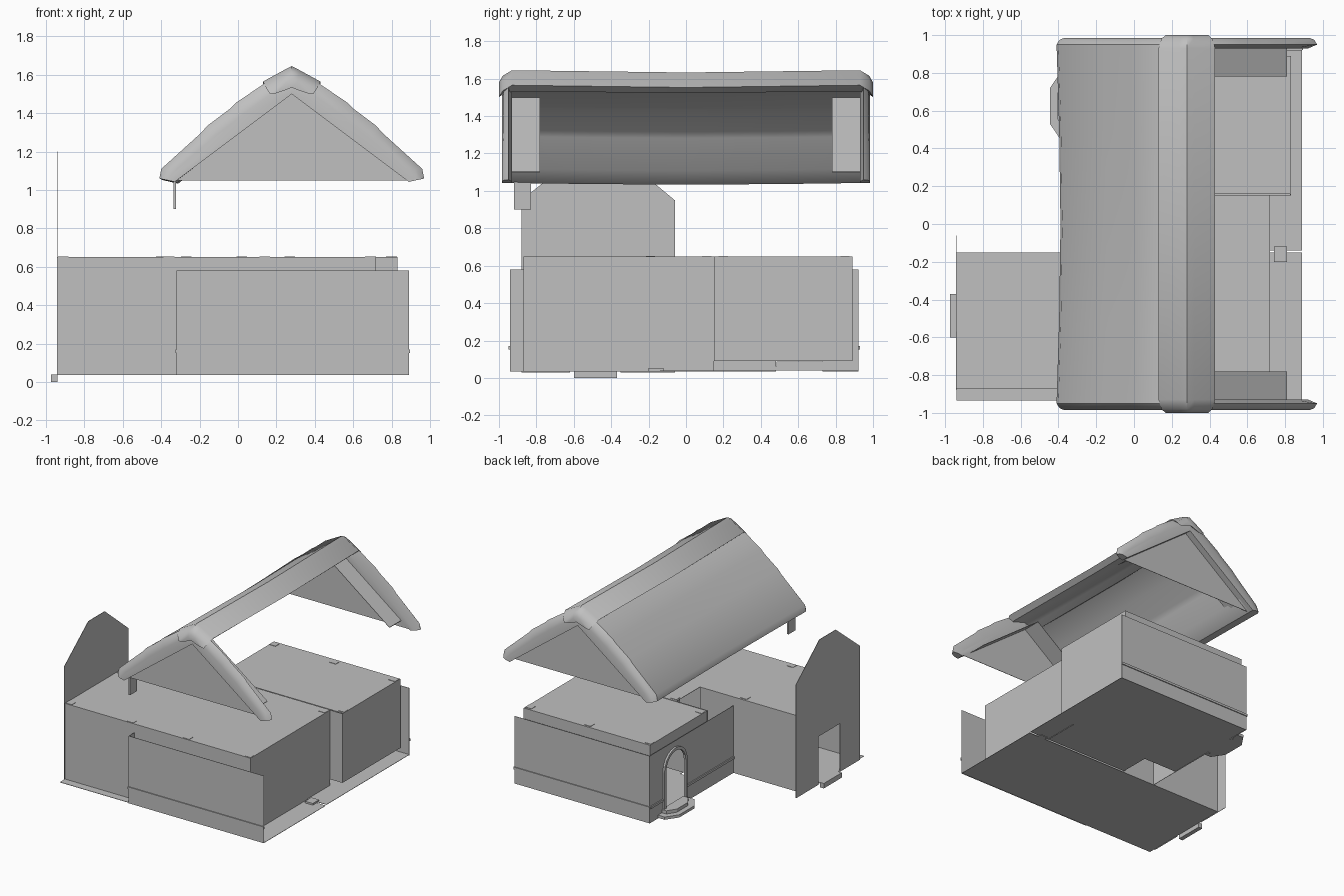
import bpy, bmesh, math
from mathutils import Vector

if "Cube" in bpy.data.objects:
    bpy.data.objects.remove(bpy.data.objects["Cube"])

grey = bpy.data.materials.new("plain grey")
grey.use_nodes = True
grey.diffuse_color = (0.53, 0.53, 0.53, 1)
grey.node_tree.nodes["Principled BSDF"].inputs["Base Color"].default_value = (0.53, 0.53, 0.53, 1)


def loft(name, sections, smooth=False):
    """Skin a row of closed sections and cap both ends."""
    bm = bmesh.new()
    rings = [[bm.verts.new(p) for p in s] for s in sections]
    n = len(rings[0])
    for a, b in zip(rings, rings[1:]):
        for i in range(n):
            j = (i + 1) % n
            bm.faces.new((a[i], a[j], b[j], b[i]))
    bm.faces.new(rings[0])
    bm.faces.new(rings[-1])
    bmesh.ops.recalc_face_normals(bm, faces=bm.faces)
    mesh = bpy.data.meshes.new(name)
    bm.to_mesh(mesh)
    bm.free()
    mesh.materials.append(grey)
    obj = bpy.data.objects.new(name, mesh)
    bpy.context.collection.objects.link(obj)
    if smooth:
        bpy.ops.object.select_all(action="DESELECT")
        obj.select_set(True)
        bpy.context.view_layer.objects.active = obj
        bpy.ops.object.shade_smooth_by_angle(angle=math.radians(45))
    return obj


def prism(name, outline, axis, lo, hi):
    """Extrude a flat outline along x, y or z."""
    def place(p, t):
        q = list(p)
        q.insert("xyz".index(axis), t)
        return q
    return loft(name, [[place(p, t) for p in outline] for t in (lo, hi)])


def box(name, x0, x1, y0, y1, z0, z1):
    return prism(name, [(x0, y0), (x1, y0), (x1, y1), (x0, y1)], "z", z0, z1)


T = 0.003      # sheet thickness
BASE, TOP = 0.035, 0.65

# Floors, the back one notched beside the inner corner
box("front_floor", -0.94, 0.89, -0.935, -0.15, BASE, BASE + T)
back_floor = [(-0.32, 0.92), (0.89, 0.92), (0.89, -0.14), (-0.02, -0.14), (-0.02, 0.1), (-0.32, 0.1)]
prism("back_floor", back_floor, "z", BASE + 0.004, BASE + 0.004 + T)

# Front wing shell, L-shaped on top
wing = [(-0.94, -0.87), (0.72, -0.87), (0.72, 0.15), (-0.02, 0.15), (-0.02, -0.15), (-0.94, -0.15)]
prism("front_wing_ceiling", wing, "z", TOP - T, TOP)
box("front_wing_front_wall", -0.94, 0.72, -0.87, -0.87 + T, BASE, TOP)
box("front_wing_side_wall", 0.72 - T, 0.72, -0.87, 0.15, BASE, TOP)
box("front_wing_back_wall", -0.94, -0.02, -0.15 - T, -0.15, BASE, TOP)

# Back wing shell
box("back_wing_ceiling", -0.3, 0.83, 0.16, 0.89, TOP - T, TOP)
box("back_wing_side_wall", 0.83 - T, 0.83, 0.15, 0.89, 0.09, TOP)
box("back_wing_back_wall", -0.3, 0.83, 0.89 - T, 0.89, 0.09, TOP)
box("back_wing_front_wall", -0.3, 0.83, 0.15, 0.15 + T, 0.09, TOP)
box("back_wing_top_band", -0.3, -0.3 + T, 0.16, 0.89, 0.56, TOP)

# Outer facade sheets with a skirting rail
for side, y in (("front", -0.94), ("back", 0.92)):
    out = -1 if y < 0 else 1
    box(side + "_facade", -0.32, 0.89, y - T / 2, y + T / 2, BASE, 0.58)
    ys = sorted((y, y + 0.009 * out))
    box(side + "_rail", -0.325, 0.895, ys[0], ys[1], 0.152, 0.17)
box("front_facade_return", -0.32, -0.32 + T, -0.94, -0.87, BASE, 0.58)


# Wall with the arched doorway
def arch(radius, centre=0.605, spring=0.385, foot=BASE, steps=10):
    pts = [(centre - radius, foot)]
    for i in range(steps + 1):
        a = math.pi * (1 - i / steps)
        pts.append((centre + radius * math.cos(a), spring + radius * math.sin(a)))
    return pts + [(centre + radius, foot)]


door = arch(0.125)
door_wall = [(-0.15, BASE)] + door + [(0.92, BASE), (0.92, 0.58), (-0.15, 0.58)]
prism("arched_door_wall", door_wall, "x", -0.32, -0.32 + T)
prism("arched_door_frame", arch(0.148) + door[::-1], "x", -0.335, -0.32)
for y0, y1 in ((-0.15, 0.455), (0.755, 0.92)):
    box("door_wall_rail", -0.329, -0.32, y0, y1, 0.152, 0.17)

# Half-octagon steps in front of the arched doorway
for name, half, depth, z0, z1 in (("lower_step", 0.19, 0.13, 0.04, 0.062),
                                  ("upper_step", 0.14, 0.09, 0.062, 0.088)):
    c, x = 0.625, -0.315
    outline = [(x, c - half), (x - depth * 0.5, c - half), (x - depth, c - half * 0.5),
               (x - depth, c + half * 0.5), (x - depth * 0.5, c + half), (x, c + half)]
    prism(name, outline, "z", z0, z1)

# Tall end wall with a square doorway and its step
end_wall = [(-0.88, 0.03), (-0.62, 0.03), (-0.62, 0.42), (-0.35, 0.42), (-0.35, 0.03), (-0.06, 0.03),
            (-0.06, 0.95), (-0.36, 1.2), (-0.57, 1.2), (-0.88, 0.95)]
prism("tall_end_wall", end_wall, "x", -0.943, -0.943 + T)
box("end_door_step", -0.975, -0.94, -0.6, -0.37, 0, 0.04)
box("side_ledge", 0.74, 0.81, -0.2, -0.12, BASE, 0.052)

# Small clips along the ceiling edges
for x, y in ((-0.91, -0.84), (-0.36, -0.84), (0.14, -0.84), (0.69, -0.84), (0.69, 0.11), (0.02, 0.11),
             (-0.91, -0.19), (-0.4, -0.19), (-0.27, 0.85), (0.27, 0.85), (0.8, 0.85), (0.8, 0.2), (-0.27, 0.2)):
    box("ceiling_clip", x - 0.028, x + 0.028, y - 0.025, y + 0.025, TOP - 0.03, TOP + 0.003)

# Roof: gently stepped outer profile paired with a straight underside
RIDGE = 0.28
outer = [(0.28, 1.6), (0.13, 1.55), (-0.01, 1.455), (-0.04, 1.425), (-0.16, 1.335), (-0.19, 1.3),
         (-0.4, 1.11), (-0.41, 1.06)]
under_x = [0.28, 0.19, 0.06, 0.04, -0.07, -0.1, -0.23, -0.33]
inner = [(x, 1.5 - 0.75 * (RIDGE - x)) for x in under_x]


def roof_section(y, puff=1.0, sag=0.0, mirror=1, hollow=0.0):
    """Closed slope section; hollow lifts the underside, leaving a lip at the eave."""
    pairs = [(Vector(i), Vector(o)) for o, i in zip(outer, inner)]
    top = [i.lerp(o, puff) for i, o in pairs]
    under = [i.lerp(o, hollow * puff) for i, o in pairs[:-2]] + [i for i, o in pairs[-2:]]
    return [(RIDGE + mirror * (p.x - RIDGE) * (1 - sag), y, p.y - sag * 0.3)
            for p in top + under[::-1]]


bows = ((-0.95, 0), (-0.5, 0.02), (0, 0.03), (0.5, 0.02), (0.95, 0))
loft("roof_slope", [roof_section(y, 1, sag, 1, 0.9) for y, sag in bows], True)

# Rolled gable edges, gables and the soffits behind them
gable = [(-0.32, 1.05), (RIDGE, 1.5), (0.92, 1.05)]
soffit = [(0, 0), (0.53, 0.3975)]
for side, s in (("front", -1), ("back", 1)):
    for m in (-1, 1):
        loft(side + "_rolled_edge", [roof_section(s * y, k, 0, m) for y, k in
                                     ((0.93, 0.4), (0.95, 1), (0.975, 0.8), (0.985, 0.5))], True)
        strip = [(RIDGE + m * w, 1.5 - d) for w, d in soffit] + \
                [(RIDGE + m * w, 1.496 - d) for w, d in reversed(soffit)]
        prism(side + "_soffit", strip, "y", s * 0.78, s * 0.93)
    prism(side + "_gable", gable, "y", s * 0.93, s * 0.933)

# Rounded ridge cap, tapered at both ends
cap_out = [(-0.15, 1.565), (-0.04, 1.625), (0, 1.645), (0.04, 1.625), (0.15, 1.565)]
cap_in = [(0.11, 1.53), (0.05, 1.545), (0, 1.56), (-0.05, 1.545), (-0.11, 1.53)]


def cap_section(y, drop, wide=1.0):
    rows = ((cap_out, drop), (cap_in, drop * 0.4))
    return [(RIDGE + x * wide, y, z - d) for row, d in rows for x, z in row]


loft("ridge_cap", [cap_section(*v) for v in ((-1, 0.065, 0.75), (-0.98, 0.03, 0.9), (-0.93, 0), (0, 0.012),
                                             (0.93, 0), (0.98, 0.03, 0.9), (1, 0.065, 0.75))], True)

# Plate hanging under the eave
box("eave_hanger", -0.337, -0.323, -0.92, -0.83, 0.9, 1.06)
